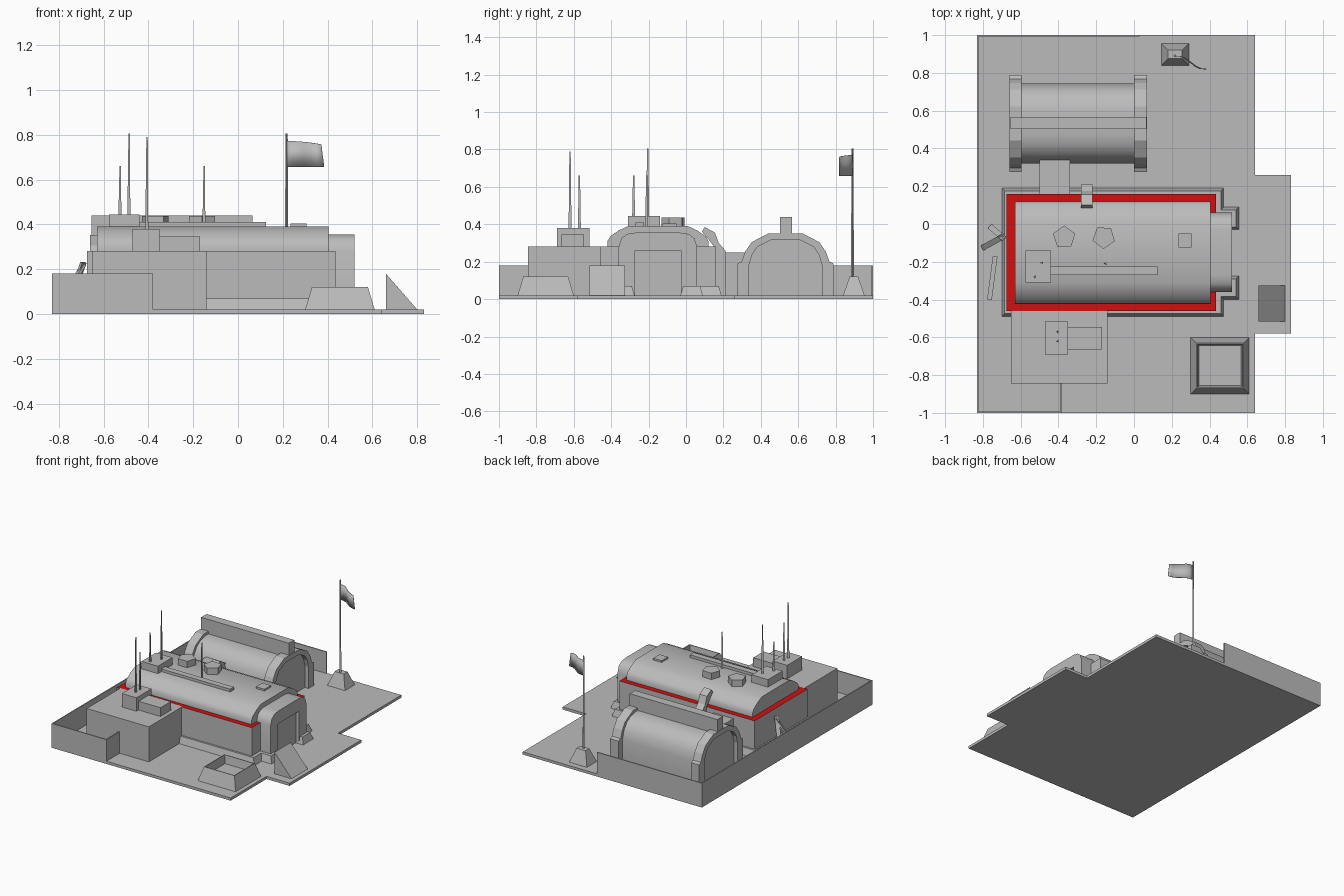
import bpy, bmesh, math
from mathutils import Vector

cube = bpy.data.objects.get("Cube")
if cube:
    bpy.data.objects.remove(cube, do_unlink=True)


def material(name, rgb):
    m = bpy.data.materials.new(name)
    m.use_nodes = True
    m.diffuse_color = (*rgb, 1)
    m.node_tree.nodes["Principled BSDF"].inputs["Base Color"].default_value = (*rgb, 1)
    return m


GREY = material("concrete grey", (0.5, 0.5, 0.5))
RED = material("trim red", (0.65, 0.005, 0.005))
GROUND = 0.02


def finish(name, bm, smooth=False):
    bmesh.ops.recalc_face_normals(bm, faces=bm.faces)
    mesh = bpy.data.meshes.new(name)
    bm.to_mesh(mesh)
    bm.free()
    mesh.materials.append(GREY)
    ob = bpy.data.objects.new(name, mesh)
    bpy.context.collection.objects.link(ob)
    if smooth:
        bpy.ops.object.select_all(action='DESELECT')
        ob.select_set(True)
        bpy.context.view_layer.objects.active = ob
        bpy.ops.object.shade_smooth_by_angle(angle=math.radians(40))
    return ob


def frustum(name, xs, ys, zs, inset=0.0):
    """Box whose top is drawn in by inset."""
    bm = bmesh.new()
    rings = []
    for z, d in zip(zs, (0, inset)):
        a, b, c, e = xs[0] + d, xs[1] - d, ys[0] + d, ys[1] - d
        rings.append([bm.verts.new((x, y, z)) for x, y in ((a, c), (b, c), (b, e), (a, e))])
    low, top = rings
    bm.faces.new(low)
    bm.faces.new(top)
    for i in range(4):
        j = (i + 1) % 4
        bm.faces.new((low[i], low[j], top[j], top[i]))
    return finish(name, bm)


def extrude(name, points, x0, x1, smooth=False):
    """Profile in the side plane, extruded along x."""
    bm = bmesh.new()
    face = bm.faces.new([bm.verts.new((x0, y, z)) for y, z in points])
    out = bmesh.ops.extrude_face_region(bm, geom=[face])
    moved = [g for g in out["geom"] if isinstance(g, bmesh.types.BMVert)]
    bmesh.ops.translate(bm, verts=moved, vec=(x1 - x0, 0, 0))
    return finish(name, bm, smooth)


def mirrored(half, centre):
    """Half profile of (offset, height), ground to crown, completed on the other side."""
    return ([(centre + o, z) for o, z in half] +
            [(centre - o, z) for o, z in reversed(half)])


def cone(name, x, y, z0, z1, r0, r1, sides, turn=0.0):
    bm = bmesh.new()
    bmesh.ops.create_cone(bm, cap_ends=True, segments=sides, radius1=r0, radius2=r1, depth=z1 - z0)
    for v in bm.verts:
        v.co.z += (z0 + z1) / 2
    ob = finish(name, bm)
    ob.location = (x, y, 0)
    ob.rotation_euler.z = turn
    return ob


def plank(name, start, end, width, thick):
    a, b = Vector(start), Vector(end)
    bm = bmesh.new()
    bmesh.ops.create_cube(bm, size=1)
    bmesh.ops.scale(bm, vec=(width, thick, (b - a).length), verts=bm.verts)
    ob = finish(name, bm)
    ob.location = (a + b) / 2
    ob.rotation_euler = (b - a).to_track_quat('Z', 'Y').to_euler()


# Ground slab with side extension
bm = bmesh.new()
outline = [(-.83, -1), (.64, -1), (.64, -.58), (.83, -.58), (.83, .26), (.64, .26), (.64, 1), (-.83, 1)]
slab = bm.faces.new([bm.verts.new((x, y, 0)) for x, y in outline])
out = bmesh.ops.extrude_face_region(bm, geom=[slab])
bmesh.ops.translate(bm, vec=(0, 0, GROUND),
                    verts=[g for g in out["geom"] if isinstance(g, bmesh.types.BMVert)])
finish("ground_slab", bm)

# Thin perimeter walls
for name, xs, ys in (("side_wall", (-.83, -.822), (-1, 1)),
                     ("back_wall", (-.83, .03), (.992, 1)),
                     ("front_wall", (-.83, -.38), (-1, -.992)),
                     ("return_wall", (-.388, -.38), (-1, -.845))):
    frustum(name, xs, ys, (GROUND, .18))

# Main hall, with a red ledge on top
hall = frustum("hall_body", (-.675, .435), (-.46, .16), (GROUND, .28))
hall.data.materials.append(RED)
for p in hall.data.polygons:
    if p.normal.z > .9:
        p.material_index = 1
MID = -.15
extrude("hall_roof", mirrored([(.27, .27), (.27, .31), (.255, .335), (.21, .367), (.16, .39)], MID),
        -.63, .405, True)
frustum("hall_skirt", (-.70, .475), (-.49, .19), (GROUND, .07), .015)

# Entrance arch with recessed door
arch = mirrored([(.21, GROUND), (.21, .28), (.195, .325), (.165, .348), (.12, .355)], MID)
opening = [(MID - .122, GROUND), (MID - .122, .26), (MID + .122, .26), (MID + .122, GROUND)]
extrude("entrance_arch", arch + opening, .40, .52, True)
frustum("entrance_door", (.42, .495), (MID - .122, MID + .122), (GROUND, .26))
for name, ys in (("front", (-.40, -.275)), ("back", (-.03, .09))):
    frustum(name + "_entrance_skirt", (.41, .555), ys, (GROUND, .07), .015)

# Roof fittings
frustum("roof_cabin", (-.575, -.44), (-.31, -.14), (.38, .445))
frustum("roof_duct", (-.44, .125), (-.27, -.225), (.38, .41))
frustum("roof_hatch", (.235, .305), (-.125, -.05), (.38, .403))
for i, x in enumerate((-.37, -.16)):
    cone("roof_vent_%d" % (i + 1), x, -.07, .38, .437, .062, .062, 5, .6 * i)

# Duct bending down the rear side of the hall
extrude("side_duct", [(.085, .36), (.10, .385), (.155, .355), (.175, .30), (.21, .26),
                      (.21, GROUND), (.15, GROUND), (.15, .28), (.12, .32)], -.28, -.22)

# Link between hall and hangar
frustum("link_block", (-.50, -.34), (.15, .34), (GROUND, .25))

# Front annex
frustum("annex", (-.65, -.14), (-.845, -.45), (GROUND, .28))
frustum("annex_tower", (-.47, -.35), (-.69, -.515), (.28, .38))
frustum("annex_box", (-.35, -.17), (-.665, -.545), (.28, .345))

# Antennas
for i, (x, y, z0, z1) in enumerate(((-.405, -.62, .38, .79), (-.405, -.57, .38, .66),
                                    (-.525, -.28, .44, .66), (-.485, -.205, .44, .805),
                                    (-.15, -.21, .38, .66))):
    cone("antenna_%d" % (i + 1), x, y, z0, z1, .009, .004, 3, math.pi / 2)

# Hangar: barrel vault, end arches, ridge
HM = .532
extrude("hangar_vault", mirrored([(.212, GROUND), (.212, .18), (.195, .245), (.165, .29),
                                  (.12, .32), (.06, .333)], HM), -.63, .04, True)
rib = mirrored([(.257, GROUND), (.257, .19), (.235, .20), (.215, .255), (.18, .305), (.09, .352)], HM)
hole = mirrored([(.195, GROUND), (.195, .18), (.18, .235), (.15, .28), (.08, .315)], HM)[::-1]
for name, x0, x1 in (("left", 0, .07), ("right", -.66, -.595)):
    extrude(name + "_hangar_arch", rib + hole, x0, x1)
frustum("hangar_ridge", (-.655, .065), (.503, .567), (.32, .44))

# Basin with sunken floor
basin = frustum("basin", (.30, .61), (-.90, -.60), (GROUND, .12), .03)
bm = bmesh.new()
bm.from_mesh(basin.data)
bm.faces.ensure_lookup_table()
top = max(bm.faces, key=lambda f: f.calc_center_median().z)
bmesh.ops.inset_region(bm, faces=[top], thickness=.008)
bmesh.ops.inset_region(bm, faces=[top], thickness=.012, depth=-.06)
bm.to_mesh(basin.data)
bm.free()

# Wedge
bm = bmesh.new()
front, back = [[bm.verts.new((x, y, z)) for x, z in ((.66, GROUND), (.80, GROUND), (.66, .18))]
               for y in (-.515, -.325)]
bm.faces.new(front)
bm.faces.new(back)
for i in range(3):
    j = (i + 1) % 3
    bm.faces.new((front[i], front[j], back[j], back[i]))
finish("wedge", bm)

# Loose planks by the rear wall
plank("leaning_plank_1", (-.80, -.125, .03), (-.69, -.065, .22), .03, .012)
plank("leaning_plank_2", (-.76, -.015, .03), (-.69, -.075, .23), .03, .012)
plank("fallen_plank", (-.765, -.40, .03), (-.735, -.17, .03), .025, .02)

# Flagpole and waving flag
frustum("flag_base", (.145, .29), (.84, .955), (GROUND, .12), .035)
cone("flagpole", .217, .89, .11, .805, .008, .005, 4)
bm = bmesh.new()
cols = []
for i in range(7):
    t = i / 6
    y = .89 - .065 * t + .012 * math.sin(t * 6)
    drop = .015 * t * t
    cols.append([bm.verts.new((.217 + .155 * t + s, y, z - drop)) for z, s in ((.657 + drop, .013 * t), (.772, 0))])
for a, b in zip(cols, cols[1:]):
    bm.faces.new((a[0], b[0], b[1], a[1]))
flag = finish("flag", bm, True)
flag.modifiers.new("thickness", 'SOLIDIFY').thickness = .003
